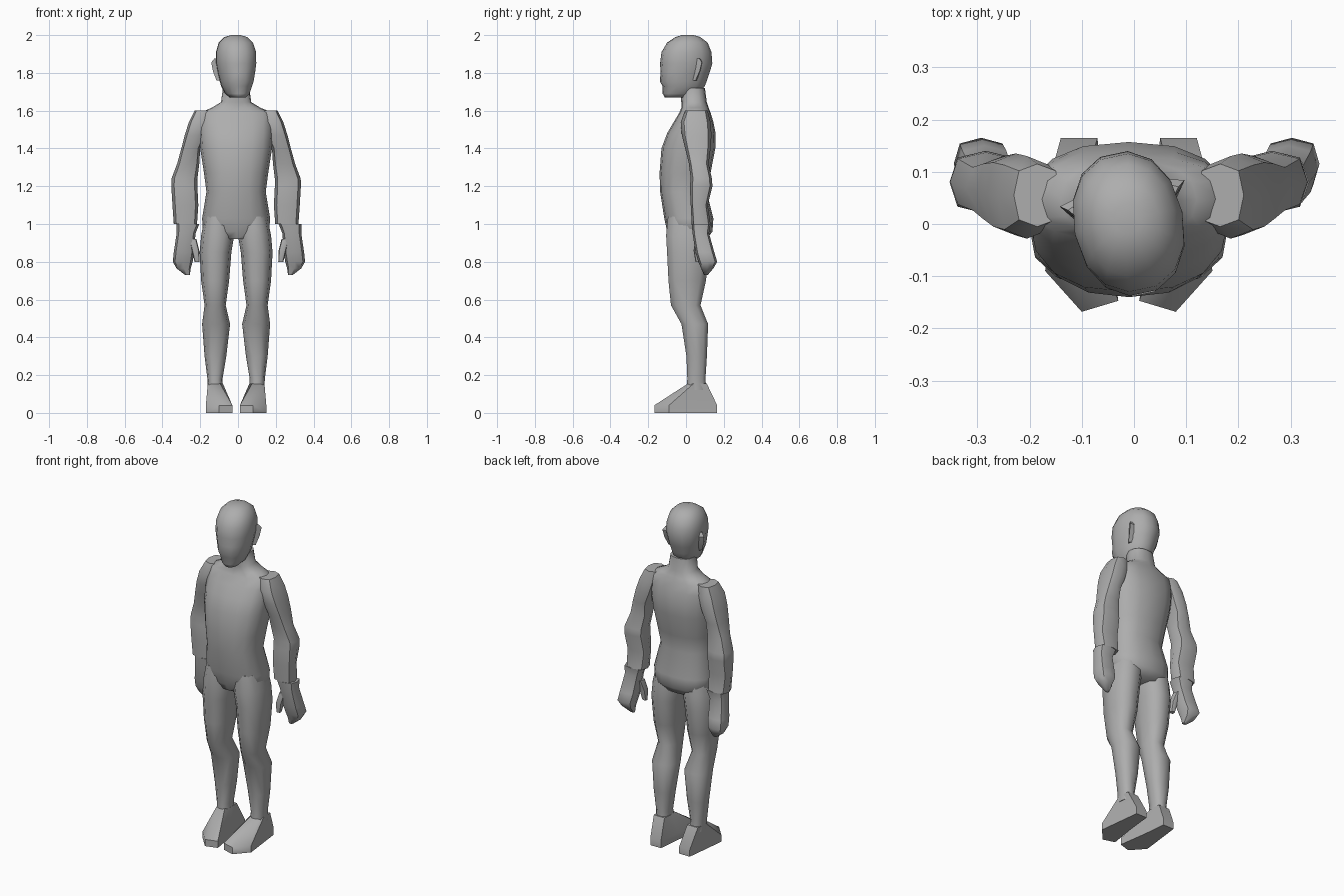
import bpy, bmesh, math
from mathutils import Matrix, Vector

cube = bpy.data.objects.get("Cube")
if cube:
    bpy.data.objects.remove(cube, do_unlink=True)

gray = bpy.data.materials.new("plain gray")
gray.use_nodes = True
gray.diffuse_color = (.42, .42, .42, 1)
gray.node_tree.nodes["Principled BSDF"].inputs["Base Color"].default_value = gray.diffuse_color

MIDDLE = -.01  # centre line of the body


def skin(name, sections, angle=50, matrix=Matrix()):
    """Join equal-length loops of points into a closed, smooth-shaded skin."""
    bm = bmesh.new()
    loops = [[bm.verts.new(point) for point in section] for section in sections]
    for lower, upper in zip(loops, loops[1:]):
        for i in range(len(lower)):
            bm.faces.new((lower[i - 1], lower[i], upper[i], upper[i - 1]))
    bm.faces.new(loops[0])
    bm.faces.new(loops[-1])
    bmesh.ops.recalc_face_normals(bm, faces=bm.faces)
    bm.transform(matrix)
    mesh = bpy.data.meshes.new(name)
    bm.to_mesh(mesh)
    bm.free()
    mesh.materials.append(gray)
    obj = bpy.data.objects.new(name, mesh)
    bpy.context.collection.objects.link(obj)
    bpy.ops.object.select_all(action="DESELECT")
    obj.select_set(True)
    bpy.context.view_layer.objects.active = obj
    bpy.ops.object.shade_smooth_by_angle(angle=math.radians(angle))


def ring(height, inner, outer, front, back, sides=12, roundness=2.4):
    """Rounded-square cross-section that fills the given extents."""
    def bulge(value):
        return math.copysign(abs(value) ** (2 / roundness), value)

    points = []
    for i in range(sides):
        turn = math.tau * i / sides
        x = (inner + outer) / 2 + bulge(math.cos(turn)) * (outer - inner) / 2
        y = (front + back) / 2 + bulge(math.sin(turn)) * (back - front) / 2
        points.append(Vector((x, y, height)))
    return points


def even_ring(height, half, front, back, sides, roundness):
    return ring(height, -half, half, front, back, sides, roundness)


def mirrored(points, side, middle=MIDDLE):
    """Place points measured from the centre line on one side of the body."""
    return [Vector((middle + side * p[0], p[1], p[2])) for p in points]


# Torso and neck, from the crotch up
torso = [
    dict(height=.92, half=.12, front=-.08, back=.11),
    dict(height=.96, half=.175, front=-.1, back=.14),
    dict(height=1.03, half=.18, front=-.115, back=.145),
    dict(height=1.17, half=.157, front=-.137, back=.11),
    dict(height=1.27, half=.17, front=-.14, back=.13),
    dict(height=1.4, half=.19, front=-.13, back=.155),
    dict(height=1.48, half=.195, front=-.1, back=.157),
    dict(height=1.54, half=.195, front=-.065, back=.145),
    dict(height=1.59, half=.19, front=-.035, back=.13),
    dict(height=1.615, half=.13, front=-.025, back=.12),
    dict(height=1.645, half=.08, front=-.025, back=.11),
    dict(height=1.72, half=.07, front=-.03, back=.1),
]
centre = Matrix.Translation((MIDDLE, 0, 0))
skin("torso", [even_ring(**part, sides=16, roundness=2.4) for part in torso], 60, centre)

# Head, from chin to crown, turned a little to its left
head = [
    dict(height=1.67, half=.04, front=-.115, back=.03),
    dict(height=1.69, half=.062, front=-.125, back=.07),
    dict(height=1.73, half=.08, front=-.125, back=.1),
    dict(height=1.755, half=.087, front=-.14, back=.11),
    dict(height=1.8, half=.097, front=-.135, back=.125),
    dict(height=1.85, half=.105, front=-.138, back=.14),
    dict(height=1.91, half=.105, front=-.13, back=.135),
    dict(height=1.96, half=.09, front=-.1, back=.115),
    dict(height=1.99, half=.06, front=-.055, back=.075),
    dict(height=2, half=.025, front=-.02, back=.04),
]
turned = centre @ Matrix.Rotation(math.radians(12), 4, "Z")
skin("head", [even_ring(**part, sides=14, roundness=2.2) for part in head], 60, turned)


def ear_section(height, flare, depth):
    """Thin wedge that stands away from the head at its back edge."""
    return [(.085, .02, height), (flare, depth, height), (.085, depth + .01, height)]


ear = [
    ear_section(height=1.76, flare=.1, depth=.03),
    ear_section(height=1.81, flare=.115, depth=.05),
    ear_section(height=1.855, flare=.122, depth=.06),
    ear_section(height=1.875, flare=.108, depth=.05),
]

# Leg, from hip to ankle
leg = [
    dict(height=1.04, inner=.02, outer=.165, front=-.1, back=.11),
    dict(height=.94, inner=.01, outer=.185, front=-.11, back=.125),
    dict(height=.85, inner=.025, outer=.193, front=-.105, back=.125),
    dict(height=.7, inner=.037, outer=.185, front=-.097, back=.11),
    dict(height=.57, inner=.055, outer=.167, front=-.083, back=.08),
    dict(height=.47, inner=.032, outer=.18, front=-.027, back=.12),
    dict(height=.3, inner=.052, outer=.167, front=0, back=.113),
    dict(height=.18, inner=.072, outer=.152, front=.005, back=.105),
    dict(height=.12, inner=.07, outer=.15, front=0, back=.11),
]

# Foot outlines, both going round from the heel
sole = [(.06, .165), (.13, .165), (.16, -.09), (.09, -.168), (.02, -.147), (.045, .02)]
ankle = [(.075, .11), (.145, .11), (.15, .04), (.13, .01), (.085, .01), (.07, .05)]
foot = [[(x, y, height) for x, y in outline]
        for outline, height in ((sole, 0), (sole, .04), (ankle, .155))]

# Arm, from shoulder to wrist
arm = [
    dict(height=1.6, inner=.13, outer=.22, front=-.005, back=.115),
    dict(height=1.54, inner=.14, outer=.25, front=-.028, back=.13),
    dict(height=1.47, inner=.16, outer=.272, front=-.022, back=.135),
    dict(height=1.4, inner=.19, outer=.29, front=-.005, back=.13),
    dict(height=1.32, inner=.195, outer=.312, front=.015, back=.12),
    dict(height=1.24, inner=.205, outer=.342, front=.025, back=.137),
    dict(height=1.2, inner=.205, outer=.343, front=.02, back=.14),
    dict(height=1.1, inner=.2, outer=.337, front=.025, back=.115),
    dict(height=1, inner=.207, outer=.33, front=.03, back=.13),
]

# Hand, from wrist to the slanted fingertips, and its thumb
hand = [
    dict(height=1, inner=.21, outer=.33, front=.03, back=.13),
    dict(height=.95, inner=.23, outer=.33, front=.035, back=.122),
    dict(height=.85, inner=.237, outer=.345, front=.05, back=.15),
    dict(height=.8, inner=.245, outer=.35, front=.065, back=.165),
    dict(height=.765, inner=.255, outer=.33, front=.08, back=.145),
    dict(height=.73, inner=.26, outer=.285, front=.095, back=.115),
]
thumb = [
    dict(height=.92, inner=.225, outer=.265, front=.05, back=.1),
    dict(height=.86, inner=.21, outer=.25, front=.04, back=.085),
    dict(height=.8, inner=.208, outer=.235, front=.05, back=.075),
]

for side, label in ((1, "left"), (-1, "right")):
    skin(label + "_ear", [mirrored(part, side, 0) for part in ear], 30, turned)
    skin(label + "_leg", [mirrored(ring(**part, sides=10), side) for part in leg])
    skin(label + "_foot", [mirrored(part, side) for part in foot], 45)
    for name, parts, middle in (("arm", arm, MIDDLE), ("hand", hand, .005), ("thumb", thumb, .005)):
        skin(label + "_" + name,
             [mirrored(ring(**part, sides=8, roundness=2.8), side, middle) for part in parts])
